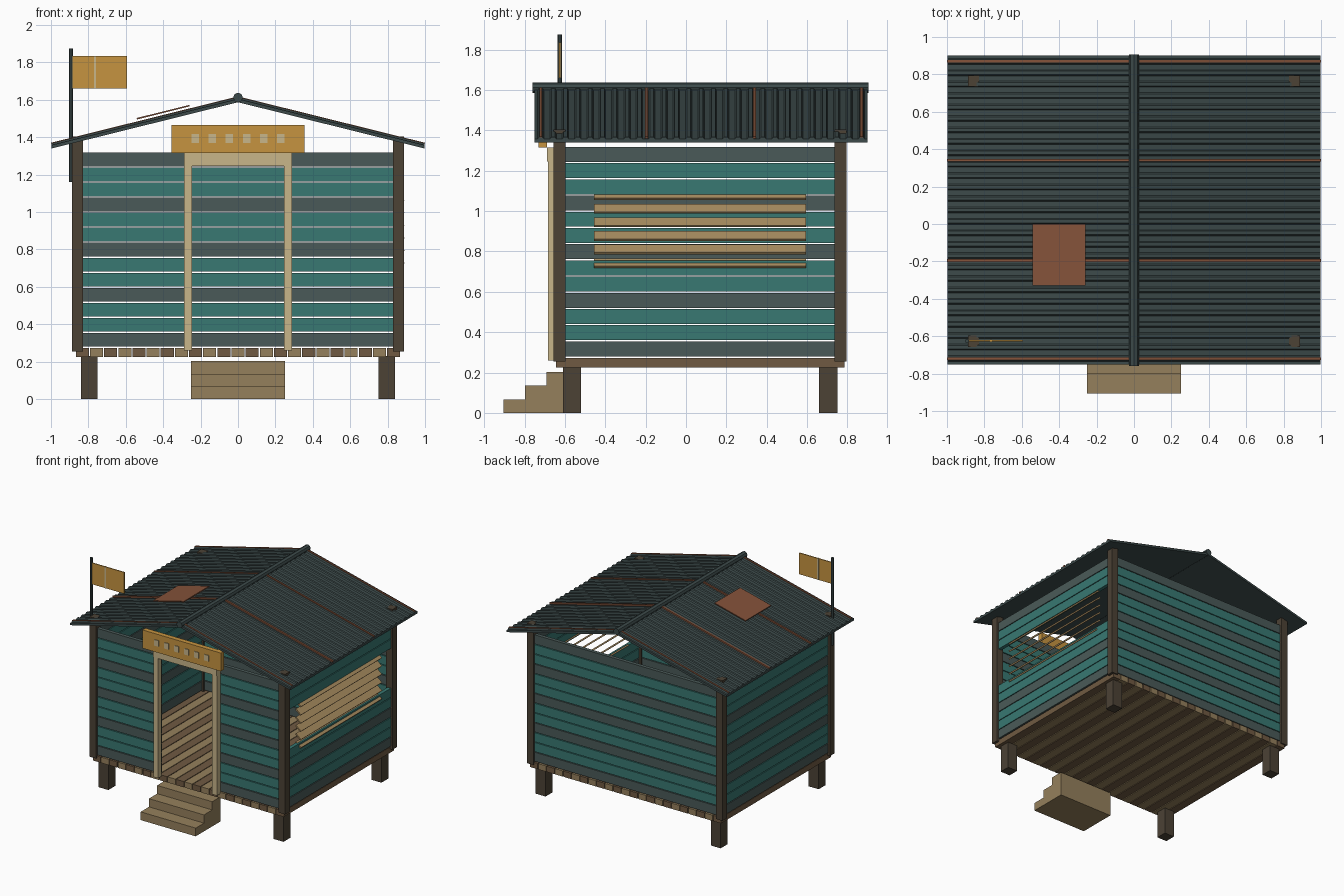
import bpy, bmesh, math
from mathutils import Matrix, Vector

if "Cube" in bpy.data.objects:
    bpy.data.objects.remove(bpy.data.objects["Cube"])


def mat(name, hexcol):
    def lin(c):
        return c / 12.92 if c < 0.04045 else ((c + 0.055) / 1.055) ** 2.4
    m = bpy.data.materials.new(name)
    rgb = [lin(int(hexcol[i:i + 2], 16) / 255) for i in (0, 2, 4)]
    m.diffuse_color = (*rgb, 1)
    m.use_nodes = True
    m.node_tree.nodes["Principled BSDF"].inputs["Base Color"].default_value = m.diffuse_color
    return m


TEAL = mat("teal_paint", "387872")
GREY = mat("weathered_paint", "4A5A58")
ROOF = mat("roof_metal", "3C4A4A")
POST = mat("dark_timber", "4C4235")
WOOD = mat("worn_timber", "95805C")
BROWN = mat("brown_timber", "705A42")
SLAT = mat("slat_timber", "A88C60")
FRAME = mat("pale_timber", "C8B68A")
SIGN = mat("ochre_paint", "C69440")
RUST = mat("rust", "84523A")


def finish(name, bm, m):
    bmesh.ops.recalc_face_normals(bm, faces=bm.faces)
    me = bpy.data.meshes.new(name)
    bm.to_mesh(me)
    bm.free()
    me.materials.append(m)
    ob = bpy.data.objects.new(name, me)
    bpy.context.collection.objects.link(ob)
    return ob


def box(name, x, y, z, m, tilt=0):
    """Box from (min, max) ranges, optionally tilted about its own y axis."""
    bm = bmesh.new()
    c = Vector([(a[0] + a[1]) / 2 for a in (x, y, z)])
    s = [a[1] - a[0] for a in (x, y, z)]
    bmesh.ops.create_cube(bm, size=1, matrix=Matrix.Translation(c)
                          @ Matrix.Rotation(tilt, 4, 'Y') @ Matrix.Diagonal((*s, 1)))
    return finish(name, bm, m)


def rod(name, centre, r, length, sides, m, along_y=False):
    bm = bmesh.new()
    rot = Matrix.Rotation(math.pi / 2, 4, 'X') if along_y else Matrix()
    bmesh.ops.create_cone(bm, cap_ends=True, segments=sides, radius1=r, radius2=r,
                          depth=length, matrix=Matrix.Translation(centre) @ rot)
    ob = finish(name, bm, m)
    return ob


# stilts and corner posts
for s in (-1, 1):
    for tag, sy, py in (("front", -0.565, -0.627), ("back", 0.705, 0.765)):
        side = "left" if s < 0 else "right"
        box(f"{tag}_{side}_stilt", (s * .795 - .045, s * .795 + .045), (sy - .045, sy + .045), (0, .23), POST)
        box(f"{tag}_{side}_post", (s * .858 - .03, s * .858 + .03), (py - .03, py + .03), (.255, 1.405), POST)

# floor boards
N = 23
pitch = 1.74 / N
for i in range(N):
    x0 = -.87 + i * pitch
    box(f"floor_board_{i}", (x0 + .003, x0 + pitch - .003), (-.645, .785), (.225, .272), WOOD if i % 2 else BROWN)

# wall boards: door gap in front, window gap on the right
for i in range(13):
    z = (.28 + i * .0803, .354 + i * .0803)
    m = TEAL if i % 3 else GREY
    if i == 12:
        box("front_wall_top_board", (-.84, .84), (-.642, -.612), z, m)
    else:
        box(f"front_wall_left_board_{i}", (-.84, -.26), (-.642, -.612), z, m)
        box(f"front_wall_right_board_{i}", (.26, .84), (-.642, -.612), z, m)
    box(f"back_wall_board_{i}", (-.84, .84), (.75, .78), z, m)
    box(f"left_wall_board_{i}", (-.873, -.843), (-.61, .75), z, m)
    if not 6 <= i <= 9:
        box(f"right_wall_board_{i}", (.843, .873), (-.61, .75), z, m)

# louvre slats in the right window
for i in range(6):
    z = .742 + i * .0673
    box(f"window_slat_{i}", (.834, .894), (-.455, .595), (z - .006, z + .006), SLAT, math.radians(40))

# door frame
for s in (-1, 1):
    box("door_jamb", (s * .267 - .022, s * .267 + .022), (-.685, -.64), (.26, 1.31), FRAME)
box("door_header", (-.29, .29), (-.69, -.64), (1.245, 1.315), FRAME)

# sign board with plain tiles
box("sign_board", (-.355, .355), (-.73, -.69), (1.315, 1.465), SIGN)
for i in range(6):
    x = (i - 2.5) * .091
    box(f"sign_tile_{i}", (x - .02, x + .02), (-.736, -.728), (1.368, 1.417), FRAME)

# steps
for i in range(3):
    box(f"step_{i}", (-.25, .25), (-.905 + i * .107, -.585), (i * .0675, (i + 1) * .0675), WOOD)

# ribbed roof sheets
RIBS, Y0, Y1 = 27, -.75, .9
step = (Y1 - Y0) / RIBS
profile = [(Y0, 0)]
for i in range(RIBS):
    c = Y0 + (i + .5) * step
    profile += [(c + dy, h) for dy, h in ((-.016, 0), (-.009, .009), (.009, .009), (.016, 0))]
profile.append((Y1, 0))
profile += [(Y1, -.018), (Y0, -.018)]


def slope_z(x):
    return 1.605 - .248 * abs(x)


for s in (-1, 1):
    side = "left" if s < 0 else "right"
    bm = bmesh.new()
    rings = [[bm.verts.new((x, y, slope_z(x) + h)) for y, h in profile] for x in (0, s * .998)]
    for k in range(len(profile)):
        j = (k + 1) % len(profile)
        bm.faces.new((rings[0][k], rings[0][j], rings[1][j], rings[1][k]))
    for r in rings:
        bm.faces.new(r)
    finish(f"{side}_roof_sheet", bm, ROOF)
    # rusty seams running down the slope
    ang = s * math.atan(.248)
    for k, y in enumerate((-.72, -.195, .34, .87)):
        z = slope_z(.5) + .007
        box(f"{side}_roof_seam_{k}", (s * .5 - .513, s * .5 + .513), (y - .007, y + .007), (z - .006, z + .006), RUST, ang)

# ridge cap
rod("ridge_cap", (0, .0725, 1.612), .026, 1.665, 8, ROOF, True)

# rusty roof patch
zp = slope_z(.4) + .028
box("roof_patch", (-.545, -.255), (-.33, 0), (zp - .004, zp + .004), RUST, -math.atan(.248))

# flag and pole
rod("flag_pole", (-.893, -.625, 1.517), .011, .715, 8, ROOF)
box("flag", (-.885, -.593), (-.629, -.621), (1.66, 1.835), SIGN)
box("flag_stripe", (-.771, -.758), (-.632, -.618), (1.66, 1.835), FRAME)
